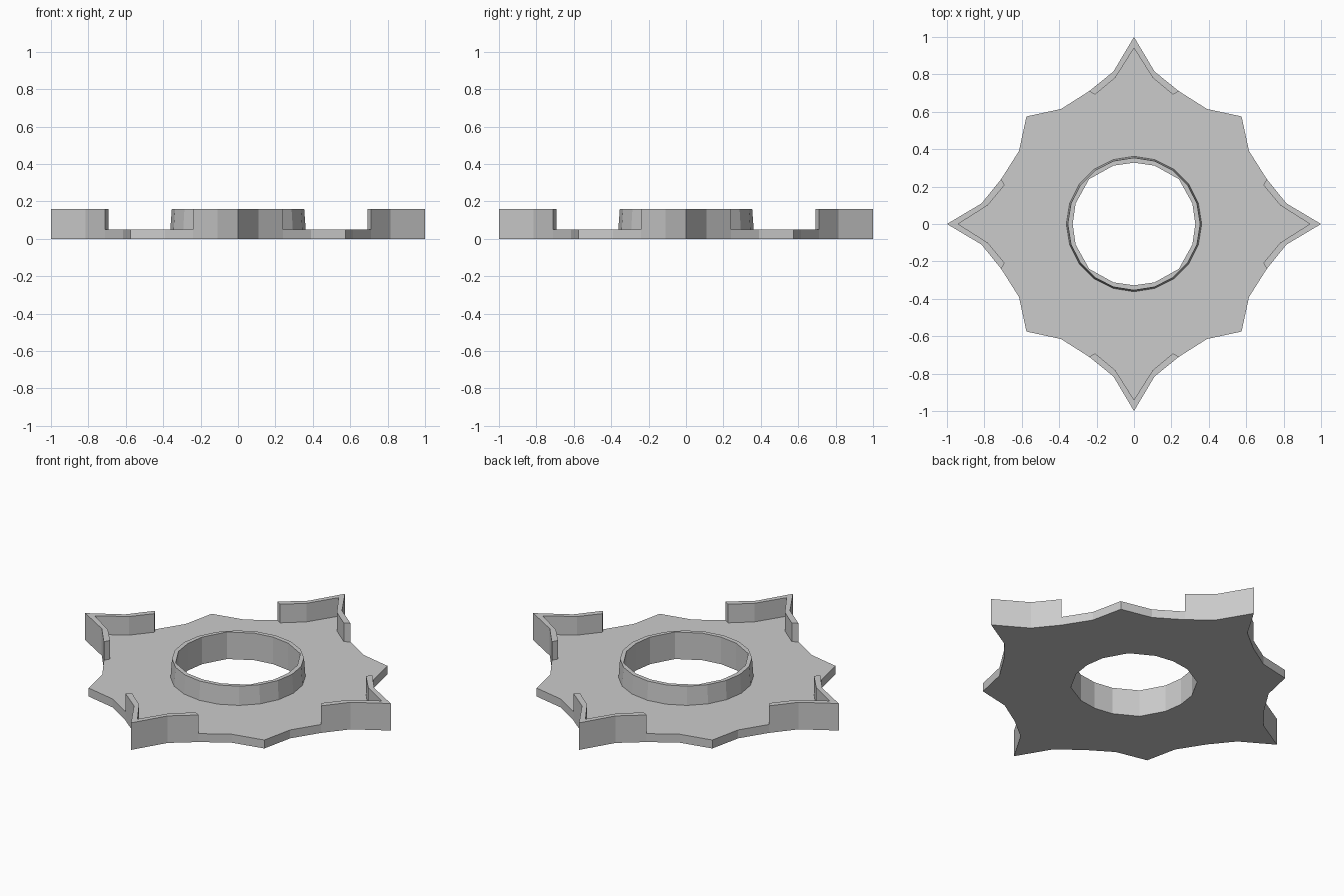
import bpy, bmesh, math

if "Cube" in bpy.data.objects:
    bpy.data.objects.remove(bpy.data.objects["Cube"])

BASE, TOP = 0.05, 0.16
bm = bmesh.new()


def turn(pts, k):
    # rotate points by k quarter turns
    for _ in range(k):
        pts = [(-y, x) for x, y in pts]
    return pts


def around(pts):
    return [p for k in range(4) for p in turn(pts, k)]


def circle(r, n):
    return [(r * math.cos(2 * math.pi * i / n), r * math.sin(2 * math.pi * i / n)) for i in range(n)]


def fill(loops, z):
    # flat face between closed outlines (later loops are holes)
    edges = []
    for loop in loops:
        vs = [bm.verts.new((x, y, z)) for x, y in loop]
        edges += [bm.edges.new((vs[i - 1], vs[i])) for i in range(len(vs))]
    bmesh.ops.triangle_fill(bm, edges=edges, use_beauty=True, normal=(0, 0, 1))


def sides(low, z0, high, z1):
    # band of quads between two outlines
    a = [bm.verts.new((x, y, z0)) for x, y in low]
    b = [bm.verts.new((x, y, z1)) for x, y in high]
    for i in range(len(a)):
        bm.faces.new((a[i - 1], a[i], b[i], b[i - 1]))


# plan outlines
outer_half = [(1, 0), (0.815, 0.11), (0.71, 0.24)]
inner_half = [(0.94, 0), (0.782, 0.10), (0.692, 0.208)]
valley = [(0.615, 0.39), (0.575, 0.575), (0.39, 0.615)]
swap = lambda pts: [(y, x) for x, y in reversed(pts)]
outline = around(outer_half + valley + swap(outer_half[1:]))
floor = around(inner_half + [outer_half[2]] + valley + [(0.24, 0.71)] + swap(inner_half[1:]))
hole = around([(0.328, 0), (0.312, 0.11), (0.24, 0.24), (0.11, 0.312)])
collar_low, collar_top = circle(0.362, 20), circle(0.354, 20)

# star plate: underside, edge and floor
fill([outline, hole], 0)
sides(outline, 0, outline, BASE)
fill([floor, collar_low], BASE)

# central collar around the hole
sides(collar_low, BASE, collar_top, TOP)
sides(hole, 0, hole, TOP)
fill([collar_top, hole], TOP)

# raised corner guards on the four long points
mirror = lambda pts: [(x, -y) for x, y in reversed(pts)]
guard = mirror(outer_half[1:]) + outer_half + inner_half[::-1] + mirror(inner_half[1:])[::-1]
for k in range(4):
    g = turn(guard, k)
    sides(g, BASE, g, TOP)
    fill([g], TOP)

bmesh.ops.remove_doubles(bm, verts=bm.verts, dist=0.0005)
bmesh.ops.recalc_face_normals(bm, faces=bm.faces)
mesh = bpy.data.meshes.new("star_plate")
bm.to_mesh(mesh)
bm.free()
obj = bpy.data.objects.new("star_plate", mesh)
bpy.context.collection.objects.link(obj)
